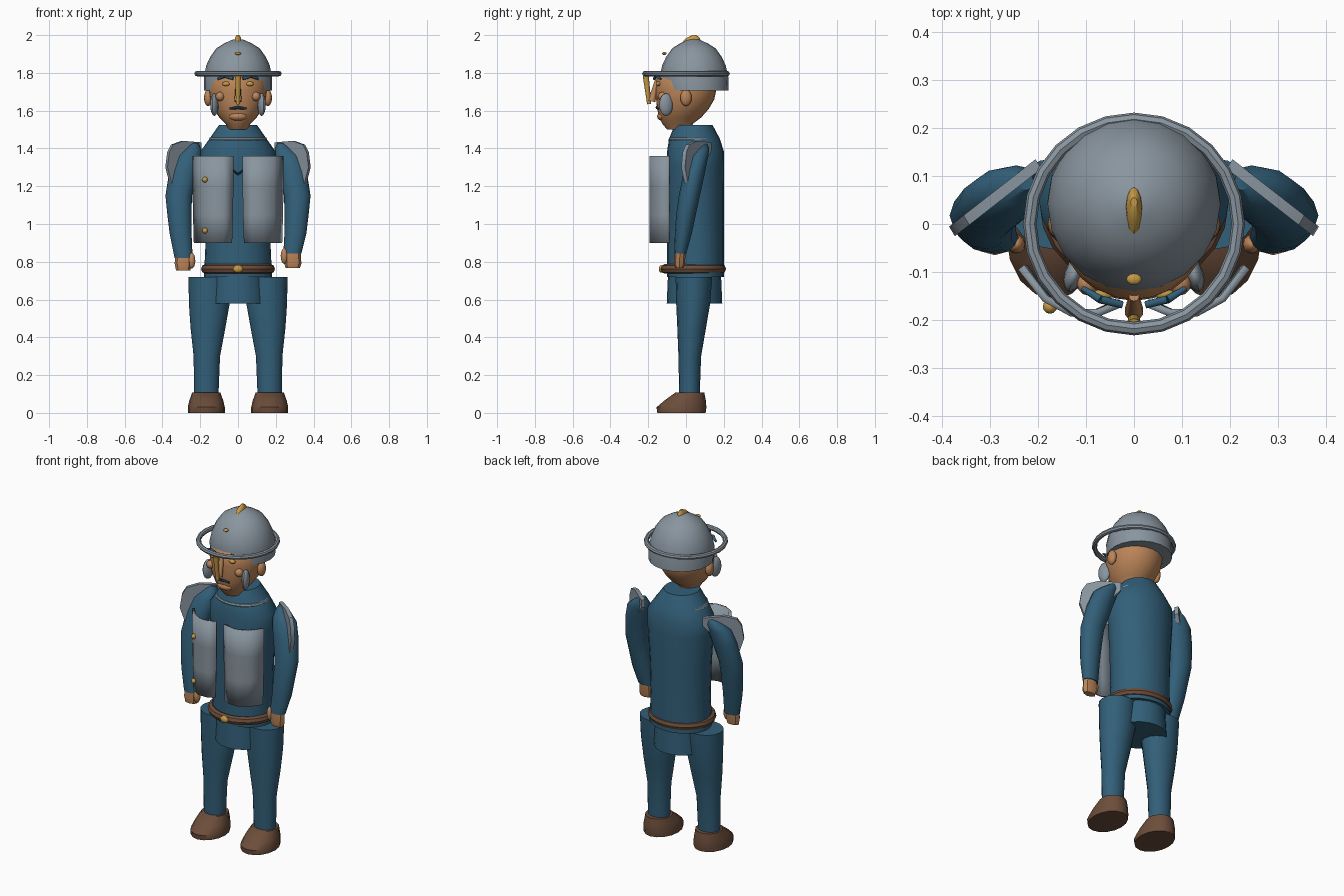
import bpy, bmesh, math
from mathutils import Vector

COLOURS = {
    "blue cloth": (0.032, 0.115, 0.19),
    "grey steel": (0.25, 0.30, 0.345),
    "skin": (0.50, 0.235, 0.10),
    "brown leather": (0.15, 0.075, 0.043),
    "gold": (0.56, 0.32, 0.06),
    "dark hair": (0.012, 0.03, 0.05),
}
MATS = {}
for name, c in COLOURS.items():
    MATS[name] = bpy.data.materials.new(name)
    MATS[name].diffuse_color = (*c, 1)


def finish(bm, name, mat):
    bmesh.ops.recalc_face_normals(bm, faces=bm.faces)
    me = bpy.data.meshes.new(name)
    bm.to_mesh(me)
    bm.free()
    me.materials.append(MATS[mat])
    ob = bpy.data.objects.new(name, me)
    bpy.context.collection.objects.link(ob)
    return ob


def loft(name, mat, rings, n=16):
    """Stack of horizontal ellipses (z, cx, cy, rx, ry), capped at both ends."""
    bm = bmesh.new()
    loops = []
    for z, cx, cy, rx, ry in rings:
        loops.append([bm.verts.new((cx + rx * math.cos(2 * math.pi * i / n),
                                    cy + ry * math.sin(2 * math.pi * i / n), z))
                      for i in range(n)])
    for a, b in zip(loops, loops[1:]):
        for i in range(n):
            j = (i + 1) % n
            bm.faces.new((a[i], a[j], b[j], b[i]))
    bm.faces.new(loops[0])
    bm.faces.new(loops[-1])
    return finish(bm, name, mat)


def ball(name, mat, loc, size, rot=(0, 0, 0), seg=12):
    bm = bmesh.new()
    bmesh.ops.create_uvsphere(bm, u_segments=seg, v_segments=seg // 2 + 2, radius=1)
    bmesh.ops.scale(bm, vec=size, verts=bm.verts)
    ob = finish(bm, name, mat)
    ob.location, ob.rotation_euler = loc, rot
    return ob


def ring(name, mat, loc, rx, ry, tube, flat=1.0, n=24, m=8):
    """Elliptical torus."""
    bm = bmesh.new()
    loops = []
    for i in range(n):
        a = 2 * math.pi * i / n
        loops.append([])
        for k in range(m):
            t = 2 * math.pi * k / m
            d = tube * math.cos(t)
            loops[-1].append(bm.verts.new(((rx + d) * math.cos(a), (ry + d) * math.sin(a),
                                           tube * flat * math.sin(t))))
    for i in range(n):
        a, b = loops[i], loops[(i + 1) % n]
        for k in range(m):
            bm.faces.new((a[k], b[k], b[(k + 1) % m], a[(k + 1) % m]))
    ob = finish(bm, name, mat)
    ob.location = loc
    return ob


def rod(name, mat, a, b, r1, r2, n=10):
    """Tapered rod between two points."""
    a, b = Vector(a), Vector(b)
    bm = bmesh.new()
    bmesh.ops.create_cone(bm, cap_ends=True, segments=n, radius1=r1, radius2=r2,
                          depth=(b - a).length)
    ob = finish(bm, name, mat)
    ob.location = (a + b) / 2
    ob.rotation_euler = (b - a).to_track_quat('Z', 'Y').to_euler()
    return ob


# Tunic, hip skirt, collar and belt
loft("tunic", "blue cloth", [
    (0.72, 0, 0.05, 0.18, 0.15), (0.9, 0, 0.05, 0.172, 0.15), (1.1, 0, 0.05, 0.18, 0.15),
    (1.3, 0, 0.05, 0.196, 0.152), (1.385, 0, 0.05, 0.198, 0.15), (1.45, 0, 0.045, 0.152, 0.135),
    (1.525, 0, 0.04, 0.10, 0.10)], 24)
loft("hip_skirt", "blue cloth", [(0.58, 0, 0.045, 0.152, 0.147), (0.74, 0, 0.045, 0.145, 0.14)], 20)
ring("collar", "grey steel", (0, 0.042, 1.447), 0.142, 0.122, 0.013)
ring("belt", "brown leather", (0, 0.038, 0.762), 0.172, 0.15, 0.024, 1.05)
ball("buckle", "gold", (0, -0.13, 0.762), (0.027, 0.014, 0.02))

# Head, flat chin and slanted nape
loft("head", "skin", [
    (1.5, 0, -0.03, 0.05, 0.07), (1.53, 0, -0.045, 0.065, 0.08), (1.565, 0, -0.03, 0.10, 0.112),
    (1.61, 0, -0.016, 0.128, 0.137), (1.66, 0, -0.004, 0.148, 0.154),
    (1.71, 0, 0.0, 0.155, 0.16), (1.76, 0, 0.0, 0.15, 0.157), (1.80, 0, 0.01, 0.13, 0.135),
    (1.84, 0, 0.02, 0.09, 0.10)], 24)

# Helmet with brim, crest and stud
loft("helmet", "grey steel", [
    (1.708, 0, 0.048, 0.18, 0.178), (1.78, 0, 0.042, 0.18, 0.182), (1.84, 0, 0.042, 0.168, 0.168),
    (1.885, 0, 0.042, 0.147, 0.147), (1.93, 0, 0.042, 0.115, 0.115),
    (1.955, 0, 0.042, 0.075, 0.075), (1.974, 0, 0.042, 0.035, 0.035),
    (1.98, 0, 0.042, 0.008, 0.008)], 20)
ring("helmet_brim", "grey steel", (0, 0, 1.796), 0.217, 0.218, 0.014)
loft("crest", "gold", [(1.965, 0, 0.03, 0.018, 0.05), (1.985, 0, 0.038, 0.016, 0.035),
                       (2.0, 0, 0.045, 0.007, 0.01)], 12)
ball("helmet_stud", "gold", (0, -0.115, 1.903), (0.016, 0.012, 0.008))

# Face middle
rod("nose_guard", "gold", (0, -0.195, 1.635), (0, -0.213, 1.785), 0.011, 0.016)
rod("nose", "skin", (0, -0.182, 1.65), (0, -0.15, 1.77), 0.02, 0.011)
ball("lower_lip", "skin", (0, -0.125, 1.57), (0.05, 0.028, 0.024))
ball("mouth", "dark hair", (0, -0.133, 1.598), (0.03, 0.015, 0.006))

for s, side in ((-1, "left"), (1, "right")):
    # Face details
    ball(side + "_ear", "skin", (s * 0.158, 0.0, 1.668), (0.022, 0.03, 0.044))
    ball(side + "_cheek_guard", "grey steel", (s * 0.125, -0.105, 1.632),
         (0.02, 0.038, 0.06), (0, 0, s * 0.3))
    ball(side + "_cheek", "skin", (s * 0.095, -0.125, 1.675), (0.024, 0.024, 0.024))
    ball(side + "_eye", "gold", (s * 0.063, -0.146, 1.742), (0.021, 0.012, 0.012))
    rod(side + "_brow_inner", "blue cloth", (s * 0.025, -0.168, 1.77), (s * 0.07, -0.157, 1.783), .008, .009)
    rod(side + "_brow_outer", "blue cloth", (s * 0.07, -0.157, 1.783), (s * 0.107, -0.134, 1.768), .009, .006)
    rod(side + "_moustache", "dark hair", (0, -0.152, 1.617), (s * 0.045, -0.148, 1.61), .009, .005)
    rod(side + "_neck_clasp", "dark hair", (0, -0.103, 1.262), (s * 0.026, -0.1, 1.285), .005, .005, 6)

    # Legs and shoes
    loft(side + "_leg", "blue cloth", [
        (0.08, s * 0.168, 0.018, 0.064, 0.054), (0.3, s * 0.165, 0.02, 0.07, 0.06),
        (0.45, s * 0.159, 0.03, 0.092, 0.076), (0.58, s * 0.152, 0.038, 0.108, 0.09),
        (0.72, s * 0.155, 0.042, 0.107, 0.097)])
    loft(side + "_shoe", "brown leather", [
        (0, s * 0.168, -0.024, 0.098, 0.128), (0.03, s * 0.168, -0.024, 0.098, 0.132),
        (0.065, s * 0.168, -0.005, 0.09, 0.11), (0.107, s * 0.168, 0.02, 0.075, 0.077)])

    # Arms, hands and thumbs
    drop = 0.0 if s < 0 else 0.025
    loft(side + "_arm", "blue cloth", [
        (0.82 + drop, s * 0.288, -0.03, 0.048, 0.032), (0.95, s * 0.304, -0.014, 0.058, 0.045),
        (1.05, s * 0.31, 0.0, 0.064, 0.052), (1.15, s * 0.314, 0.018, 0.07, 0.056),
        (1.28, s * 0.288, 0.045, 0.076, 0.057), (1.36, s * 0.266, 0.065, 0.073, 0.053),
        (1.395, s * 0.245, 0.08, 0.05, 0.042), (1.43, s * 0.225, 0.09, 0.015, 0.02)], 12)
    loft(side + "_hand", "skin", [
        (0.755 + drop * .5, s * 0.29, -0.035, 0.038, 0.022), (0.79, s * 0.29, -0.035, 0.045, 0.03),
        (0.85 + drop, s * 0.29, -0.03, 0.044, 0.028)], 8)
    ball(side + "_thumb", "skin", (s * 0.245, -0.042, 0.806 + drop), (0.019, 0.02, 0.042))

    # Shoulder plates, angled outward and back
    outline = [(0.385, 1.30), (0.375, 1.38), (0.355, 1.42), (0.30, 1.44), (0.205, 1.432),
               (0.205, 1.385), (0.27, 1.30), (0.32, 1.20), (0.36, 1.205)]
    bm = bmesh.new()
    f = bm.faces.new([bm.verts.new((s * x, 0.135 - (x - 0.205) * 0.78, z)) for x, z in outline])
    r = bmesh.ops.extrude_face_region(bm, geom=[f])
    bmesh.ops.translate(bm, vec=(-s * 0.012, -0.02, 0),
                        verts=[v for v in r["geom"] if isinstance(v, bmesh.types.BMVert)])
    finish(bm, side + "_shoulder_plate", "grey steel")

    # Curved breast plate, slightly narrower at the hem
    arc = [(0.027, -0.165), (0.075, -0.185), (0.13, -0.185), (0.185, -0.155), (0.235, -0.09)]
    bm = bmesh.new()
    rows = []
    for z, k in ((0.9, 0.93), (1.05, 0.97), (1.2, 1.0), (1.36, 1.0)):
        rows.append([bm.verts.new((s * (0.13 + (x - 0.13) * k), y, z)) for x, y in arc])
    for a, b in zip(rows, rows[1:]):
        for i in range(len(arc) - 1):
            bm.faces.new((a[i], a[i + 1], b[i + 1], b[i]))
    plate = finish(bm, side + "_breast_plate", "grey steel")
    mod = plate.modifiers.new("thickness", 'SOLIDIFY')
    mod.thickness = 0.016
    mod.offset = 0

# Rivets on one breast plate
for i, z in enumerate((1.235, 0.965)):
    ball("rivet_%d" % (i + 1), "gold", (-0.175, -0.172, z), (0.015, 0.015, 0.015))

# Smooth shading with sharp edges kept
for ob in bpy.context.collection.objects:
    ob.select_set(True)
    bpy.context.view_layer.objects.active = ob
bpy.ops.object.shade_smooth_by_angle(angle=math.radians(40))
